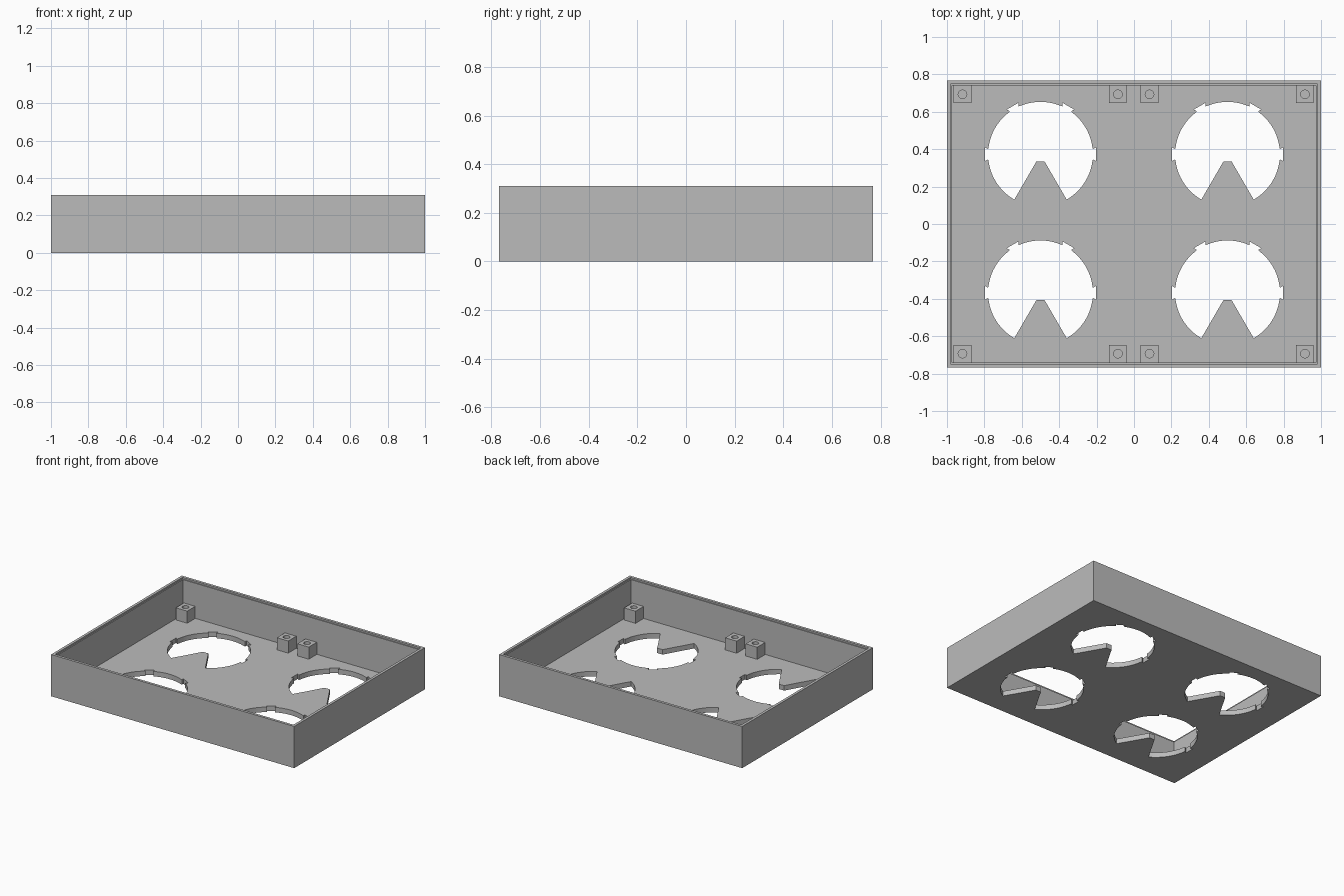
import bpy, bmesh
from math import cos, sin, radians, pi
from mathutils import Matrix, Vector

cube = bpy.data.objects.get("Cube")
if cube:
    bpy.data.objects.remove(cube, do_unlink=True)

HALF_X, HALF_Y, HEIGHT = 1.0, 0.768, 0.31
WALL, LEDGE, FLOOR = 0.02, 0.007, 0.037
POST, POST_HEIGHT = 0.047, 0.09
RADIUS, TAB_RADIUS = 0.28, 0.297

grey = bpy.data.materials.new("plain grey")
grey.use_nodes = True
grey.diffuse_color = (0.5, 0.5, 0.5, 1)
grey.node_tree.nodes["Principled BSDF"].inputs["Base Color"].default_value = grey.diffuse_color


def rect(hx, hy):
    return [(-hx, -hy), (hx, -hy), (hx, hy), (-hx, hy)]


def shifted(points, x, y):
    return [(px + x, py + y) for px, py in points]


def plate(name, outlines, z0, z1, x=0, y=0):
    """Extruded flat shape; inner outlines become holes."""
    curve = bpy.data.curves.new(name, "CURVE")
    curve.dimensions = "2D"
    curve.fill_mode = "BOTH"
    curve.extrude = (z1 - z0) / 2
    for outline in outlines:
        spline = curve.splines.new("POLY")
        spline.points.add(len(outline) - 1)
        for point, (px, py) in zip(spline.points, outline):
            point.co = (px, py, 0, 1)
        spline.use_cyclic_u = True
    temp = bpy.data.objects.new(name + " outline", curve)
    bpy.context.collection.objects.link(temp)
    graph = bpy.context.evaluated_depsgraph_get()
    mesh = bpy.data.meshes.new_from_object(temp.evaluated_get(graph))
    bpy.data.objects.remove(temp, do_unlink=True)
    bpy.data.curves.remove(curve)
    bm = bmesh.new()
    bm.from_mesh(mesh)
    bmesh.ops.remove_doubles(bm, verts=bm.verts, dist=1e-5)
    bmesh.ops.recalc_face_normals(bm, faces=bm.faces)
    bmesh.ops.translate(bm, verts=bm.verts, vec=(x, y, (z0 + z1) / 2))
    for face in bm.faces:
        face.smooth = False
        face.material_index = 0
    bm.to_mesh(mesh)
    bm.free()
    mesh.name = name
    mesh.materials.clear()
    mesh.materials.append(grey)
    obj = bpy.data.objects.new(name, mesh)
    bpy.context.collection.objects.link(obj)
    return obj


def opening():
    """Round opening with four flared notches and a wedge left standing."""
    points = []
    notches = (0, 60, 120, 180)
    for degree in range(-60, 241, 3):
        if all(abs(degree - n) > 6 for n in notches):
            a = radians(degree)
            points.append((RADIUS * cos(a), RADIUS * sin(a)))
        elif degree in notches:
            turn = Matrix.Rotation(radians(degree), 2)
            for r, w in ((RADIUS, -0.027), (TAB_RADIUS, -0.037),
                         (TAB_RADIUS, 0.037), (RADIUS, 0.027)):
                points.append(tuple(turn @ Vector((r, w))))
    # blunt tip of the wedge
    return points + [(-0.022, -0.039), (0.022, -0.039)]


# Floor with four openings
inner_x, inner_y = HALF_X - WALL, HALF_Y - WALL
holes = [shifted(opening(), x, y) for x in (-0.5, 0.5) for y in (-0.368, 0.373)]
plate("floor", [rect(inner_x, inner_y)] + holes, 0, FLOOR)

# Outer wall and the slim ledge just below its rim
plate("outer_wall", [rect(HALF_X, HALF_Y), rect(inner_x, inner_y)], 0, HEIGHT)
plate("rim_ledge", [rect(inner_x, inner_y), rect(inner_x - LEDGE, inner_y - LEDGE)],
      FLOOR, HEIGHT - 0.012)

# Screw posts along the front and back
bore = [(0.023 * cos(i * pi / 12), 0.023 * sin(i * pi / 12)) for i in range(24)]
for side, y in (("front", -0.693), ("back", 0.693)):
    for place, x in (("right_outer", -0.917), ("right_inner", -0.086),
                     ("left_inner", 0.083), ("left_outer", 0.914)):
        plate(f"{side}_{place}_post", [rect(POST, POST), bore],
              FLOOR, FLOOR + POST_HEIGHT, x, y)
